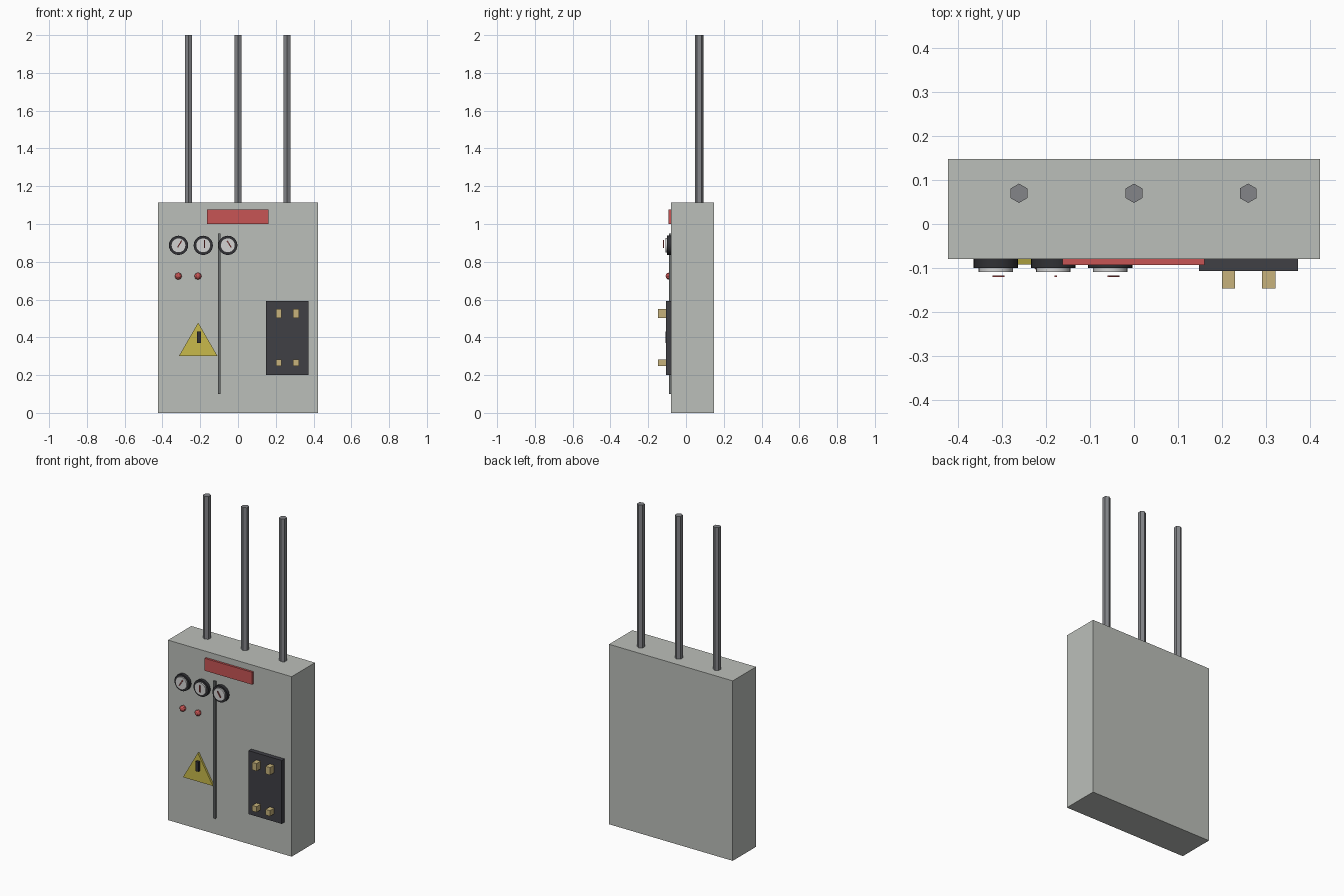
import bpy, bmesh
from math import radians, pi
from mathutils import Matrix, Vector

if "Cube" in bpy.data.objects:
    bpy.data.objects.remove(bpy.data.objects["Cube"], do_unlink=True)


def material(name, r, g, b):
    m = bpy.data.materials.new(name)
    m.use_nodes = True
    m.diffuse_color = (r, g, b, 1)
    m.node_tree.nodes["Principled BSDF"].inputs["Base Color"].default_value = (r, g, b, 1)
    return m


GREY = material("cabinet grey", 0.5, 0.52, 0.49)
STEEL = material("conduit grey", 0.23, 0.235, 0.25)
SEAM = material("seam grey", 0.15, 0.16, 0.16)
DARK = material("dark plastic", 0.05, 0.05, 0.06)
BLACK = material("black", 0.03, 0.03, 0.035)
WHITE = material("dial white", 0.65, 0.65, 0.65)
RED = material("red", 0.57, 0.09, 0.09)
YELLOW = material("warning yellow", 0.58, 0.49, 0.07)
BRASS = material("brass", 0.57, 0.45, 0.2)
FRONT = -0.08  # y of the cabinet front


def finish(name, bm, mat, smooth=False):
    bmesh.ops.recalc_face_normals(bm, faces=bm.faces)
    me = bpy.data.meshes.new(name)
    bm.to_mesh(me)
    bm.free()
    me.materials.append(mat)
    ob = bpy.data.objects.new(name, me)
    bpy.context.collection.objects.link(ob)
    if smooth:
        bpy.context.view_layer.objects.active = ob
        bpy.ops.object.select_all(action="DESELECT")
        ob.select_set(True)
        bpy.ops.object.shade_smooth_by_angle(angle=radians(40))
    return ob


def box(name, x, y, z, mat, tilt=0):
    """Box from (min, max) ranges, tilted about its own y axis."""
    lo, hi = Vector((x[0], y[0], z[0])), Vector((x[1], y[1], z[1]))
    bm = bmesh.new()
    bmesh.ops.create_cube(bm, size=1, matrix=Matrix.Translation((lo + hi) / 2)
                          @ Matrix.Rotation(radians(tilt), 4, "Y")
                          @ Matrix.Diagonal((*(hi - lo), 1)))
    return finish(name, bm, mat)


def disc(name, x, z, radius, back, front, mat):
    """Short cylinder facing the front."""
    bm = bmesh.new()
    bmesh.ops.create_cone(bm, cap_ends=True, segments=24, radius1=radius, radius2=radius,
                          depth=back - front,
                          matrix=Matrix.Translation((x, (back + front) / 2, z))
                          @ Matrix.Rotation(pi / 2, 4, "X"))
    return finish(name, bm, mat, smooth=True)


# Cabinet, top label and door seam
box("cabinet", (-0.424, 0.424), (FRONT, 0.148), (0, 1.115), GREY)
box("label_plate", (-0.163, 0.161), (-0.093, FRONT), (1.0, 1.077), RED)
box("door_seam", (-0.107, -0.093), (-0.09, FRONT), (0.1, 0.95), SEAM)

# Hexagonal conduits
for i, x in enumerate((-0.262, 0, 0.26)):
    bm = bmesh.new()
    bmesh.ops.create_cone(bm, cap_ends=True, segments=6, radius1=0.022, radius2=0.022,
                          depth=0.9, matrix=Matrix.Translation((x, 0.07, 1.55)))
    # point two corners to front and back
    if max(v.co.x for v in bm.verts) - x > 0.021:
        bmesh.ops.rotate(bm, verts=bm.verts, cent=(x, 0.07, 0),
                         matrix=Matrix.Rotation(pi / 6, 3, "Z"))
    finish(f"conduit_{i + 1}", bm, STEEL)

# Gauges with needles
for i, (x, nx, tilt) in enumerate(((-0.315, -0.309, 32), (-0.184, -0.178, 0),
                                   (-0.054, -0.047, -32))):
    disc(f"gauge_rim_{i + 1}", x, 0.887, 0.051, FRONT, -0.1, BLACK)
    disc(f"gauge_dial_{i + 1}", x, 0.887, 0.039, -0.098, -0.109, WHITE)
    box(f"gauge_needle_{i + 1}", (nx - 0.003, nx + 0.003), (-0.121, -0.117),
        (0.873, 0.915), RED, tilt)

# Indicator lamps
for i, x in enumerate((-0.316, -0.212)):
    bm = bmesh.new()
    bmesh.ops.create_uvsphere(bm, u_segments=8, v_segments=6, radius=0.019,
                              matrix=Matrix.Translation((x, -0.089, 0.724))
                              @ Matrix.Rotation(pi / 2, 4, "X"))
    finish(f"lamp_{i + 1}", bm, RED)

# Warning triangle with a dark mark
bm = bmesh.new()
tri = bm.faces.new([bm.verts.new((x, FRONT, z))
                    for x, z in ((-0.313, 0.3), (-0.108, 0.3), (-0.211, 0.478))])
out = bmesh.ops.extrude_face_region(bm, geom=[tri])["geom"]
bmesh.ops.translate(bm, vec=(0, -0.012, 0),
                    verts=[v for v in out if isinstance(v, bmesh.types.BMVert)])
finish("warning_triangle", bm, YELLOW)
box("warning_mark", (-0.216, -0.196), (-0.108, -0.092), (0.37, 0.43), BLACK)

# Switch panel with four terminals
box("switch_panel", (0.148, 0.374), (-0.107, FRONT), (0.2, 0.593), DARK)
for row, z in (("upper", (0.503, 0.55)), ("lower", (0.248, 0.283))):
    for col, x in (("right", (0.2, 0.23)), ("left", (0.291, 0.322))):
        box(f"terminal_{row}_{col}", x, (-0.147, -0.105), z, BRASS)
